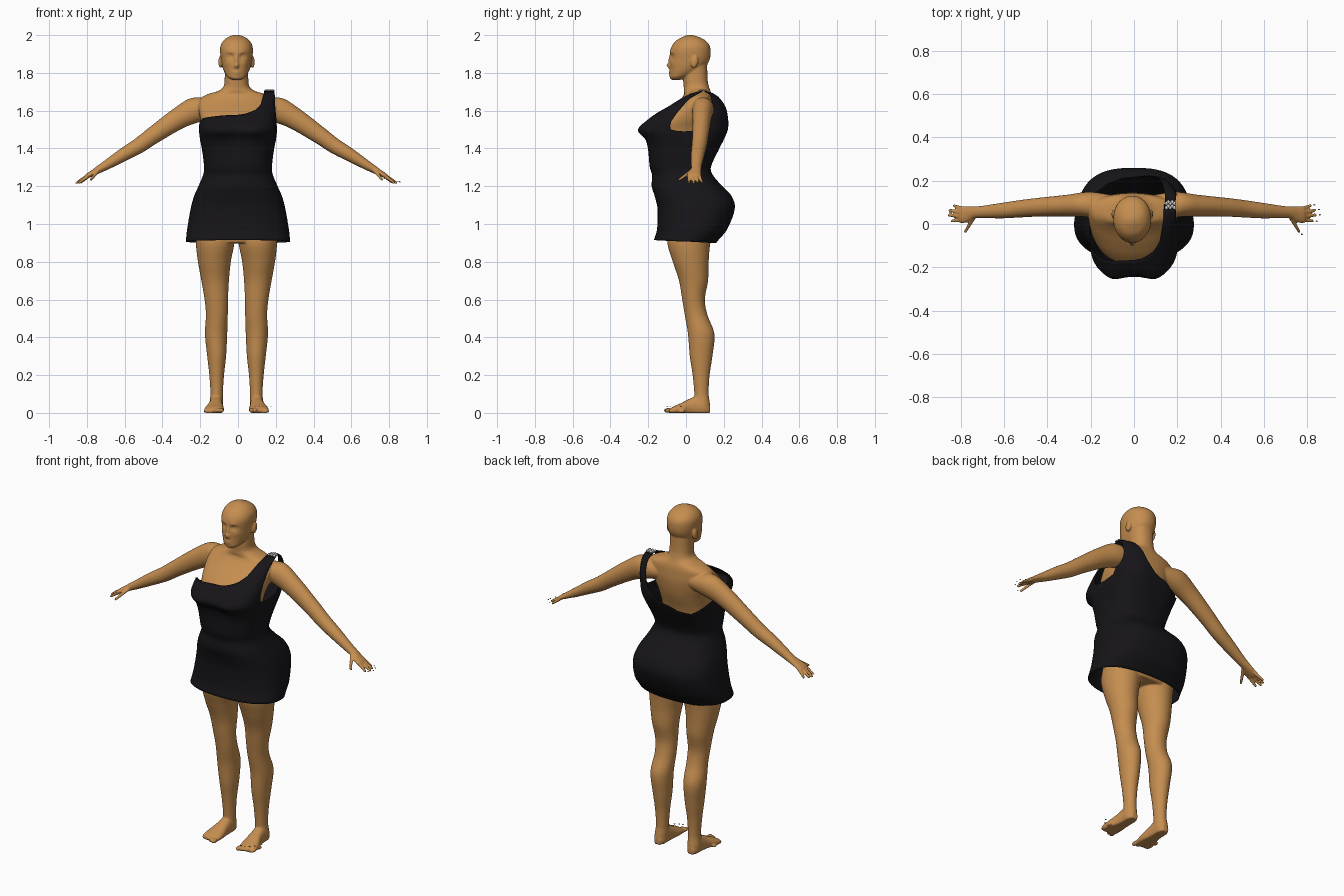
import bpy, bmesh
from math import sin, cos, pi, exp, degrees, radians
from mathutils import Vector, Matrix

OFF = -0.008  # body sits slightly off centre


def material(name, rgb):
    m = bpy.data.materials.new(name)
    m.diffuse_color = (*rgb, 1)
    return m


def lookup(table, k):
    """Smooth (Hermite) interpolation of a table keyed on its first column."""
    n = len(table)
    k = min(max(k, table[0][0]), table[-1][0])
    i = max(j for j in range(n - 1) if table[j][0] <= k)
    a, b = table[i], table[i + 1]
    p, q = table[max(i - 1, 0)], table[min(i + 2, n - 1)]
    h = b[0] - a[0]
    t = (k - a[0]) / h
    out = []
    for c in range(1, len(a)):
        ma = (b[c] - p[c]) / (b[0] - p[0]) * h
        mb = (q[c] - a[c]) / (q[0] - a[0]) * h
        out.append((2*t**3 - 3*t*t + 1)*a[c] + (t**3 - 2*t*t + t)*ma
                   + (3*t*t - 2*t**3)*b[c] + (t**3 - t*t)*mb)
    return out


def samples(table, n=5):
    for a, b in zip(table, table[1:]):
        for i in range(n):
            k = a[0] + (b[0] - a[0]) * i / n
            yield k, lookup(table, k)
    yield table[-1][0], table[-1][1:]


def power(v, p):
    return (1 if v >= 0 else -1) * abs(v) ** p


def section(a, hw, yf, yb, p):
    return (hw * power(cos(a), p), (yf + yb) / 2 + (yb - yf) / 2 * power(sin(a), p))


def loft(bm, rings, caps=True):
    rows = [[bm.verts.new(v) for v in r] for r in rings]
    n = len(rows[0])
    for r, s in zip(rows, rows[1:]):
        for i in range(n):
            bm.faces.new((r[i], r[(i + 1) % n], s[(i + 1) % n], s[i]))
    if caps:
        bm.faces.new(rows[0][::-1])
        bm.faces.new(rows[-1])
    return [v for r in rows for v in r]


def ball(bm, c, r, rot=None):
    m = Matrix.Translation(c) @ (rot or Matrix()) @ Matrix.Diagonal((*r, 1))
    bmesh.ops.create_uvsphere(bm, u_segments=16, v_segments=10, radius=1, matrix=m)


def finish(name, bm, mat=None):
    bmesh.ops.recalc_face_normals(bm, faces=bm.faces)
    for f in bm.faces:
        f.smooth = True
    me = bpy.data.meshes.new(name)
    bm.to_mesh(me)
    bm.free()
    if mat:
        me.materials.append(mat)
    ob = bpy.data.objects.new(name, me)
    bpy.context.collection.objects.link(ob)
    return ob


ANG = [2 * pi * i / 40 for i in range(40)]
skin = material("skin", (0.56, 0.27, 0.08))
cloth = material("black_cloth", (0.008, 0.007, 0.009))
body = bmesh.new()

# torso and neck: z, half width, front y, back y
TORSO = [(.9, .19, -.08, .13), (1.0, .225, -.11, .19), (1.08, .22, -.12, .2), (1.2, .17, -.12, .12),
         (1.28, .145, -.12, .09), (1.4, .15, -.14, .1), (1.5, .172, -.185, .13), (1.55, .19, -.155, .14),
         (1.6, .2, -.1, .145), (1.64, .2, -.05, .143), (1.67, .185, -.02, .14), (1.69, .145, -.01, .135),
         (1.703, .1, -.012, .13), (1.725, .07, -.012, .122), (1.76, .063, -.015, .115), (1.84, .062, -.015, .112)]
loft(body, [[(*section(a, *r, .88), z) for a in ANG] for z, r in samples(TORSO)])

# head, with facial bumps: x, z, width, height, depth
HEAD = [(1.762, .022, -.072, -.03), (1.775, .045, -.083, .0), (1.8, .062, -.085, .06), (1.83, .074, -.085, .1),
        (1.87, .082, -.084, .125), (1.92, .087, -.083, .13), (1.95, .082, -.07, .122), (1.975, .065, -.047, .098),
        (1.99, .044, -.018, .068), (1.998, .022, .002, .043), (2.001, .005, .018, .028)]
FACE = [(0, 1.838, .011, .013, -.02), (0, 1.868, .008, .022, -.011), (.033, 1.888, .016, .011, .013),
        (.03, 1.91, .02, .008, -.004), (0, 1.805, .018, .004, -.007), (0, 1.793, .015, .004, -.007),
        (.045, 1.85, .018, .018, -.004), (0, 1.772, .016, .01, -.004)]
HA = [2 * pi * i / 96 for i in range(96)]
for v in loft(body, [[(*section(a, *r, .95), z) for a in HA] for z, r in samples(HEAD, 8)]):
    if v.co.y < .0:
        x, z = abs(v.co.x), v.co.z
        v.co.y += sum(d * exp(-((x - bx) / w) ** 2 - ((z - bz) / h) ** 2) for bx, bz, w, h, d in FACE)

LEG = [(.005, .108, .085, .03, .036), (.04, .108, .085, .036, .042), (.1, .105, .082, .033, .038),
       (.2, .105, .08, .039, .045), (.3, .105, .08, .05, .06), (.42, .108, .08, .059, .07),
       (.52, .104, .053, .058, .06), (.6, .107, .04, .062, .06), (.7, .113, .04, .073, .077),
       (.8, .117, .025, .087, .095), (.9, .113, .015, .102, .114), (.98, .11, .03, .1, .12)]
FOOT = [(-.088, .12, .044, .02), (-.07, .12, .052, .032), (-.03, .116, .05, .05), (.02, .11, .039, .075),
        (.06, .108, .036, .09), (.1, .108, .034, .075), (.128, .108, .018, .04)]
ARM = [(.1, .08, 1.615, .055, .055), (.2, .09, 1.608, .058, .07), (.3, .085, 1.563, .05, .058),
       (.44, .077, 1.47, .043, .046), (.52, .07, 1.413, .04, .041), (.6, .062, 1.366, .036, .035),
       (.7, .055, 1.305, .028, .024), (.73, .053, 1.288, .028, .02), (.76, .045, 1.27, .036, .016),
       (.79, .042, 1.254, .038, .012), (.798, .042, 1.249, .032, .008)]
# fingers: start and tip
FINGERS = [((.78, .07, 1.257), (.822, .084, 1.222)), ((.785, .052, 1.257), (.842, .064, 1.222)),
           ((.785, .034, 1.257), (.846, .041, 1.218)), ((.78, .017, 1.257), (.832, .014, 1.22)),
           ((.735, .025, 1.278), (.77, -.034, 1.236))]
TOES = [(.08 + .021 * i, -.094 + .0045 * i * i, .013 - .001 * i) for i in range(5)]

for s in (1, -1):
    # leg
    loft(body, [[(s * (cx + rx * cos(a)), cy + ry * sin(a), z) for a in ANG]
                for z, (cx, cy, rx, ry) in samples(LEG)])
    # foot, flat underneath
    loft(body, [[(s * (cx + w * power(cos(a), .8)), y, max(0, h * (.4 + .6 * sin(a)))) for a in ANG]
                for y, (cx, w, h) in samples(FOOT)])
    for x, y, r in TOES:
        ball(body, (s * x, y, r), (r, r * 1.9, r))
    # arm and palm, rings tilted to the arm's slope
    tilt = Vector((.53, 0, .85))
    loft(body, [[(s * (x + rn * sin(a) * tilt.x), cy + ry * cos(a), cz + rn * sin(a) * tilt.z) for a in ANG]
                for x, (cy, cz, ry, rn) in samples(ARM)])
    for a, b in FINGERS:
        for i in range(10):
            p = Vector(a).lerp(Vector(b), i / 9)
            r = .0105 - .003 * i / 9
            ball(body, (s * p.x, p.y, p.z), (r, r, r))
    # ear and eye
    ball(body, (s * .085, .045, 1.858), (.011, .02, .033), Matrix.Rotation(radians(-12), 4, 'X'))
    ball(body, (s * .033, -.058, 1.888), (.014, .014, .01))

bmesh.ops.translate(body, verts=body.verts, vec=(OFF, 0, 0))
figure = finish("body", body, skin)

# fuse the body parts into one smooth skin
rm = figure.modifiers.new("fuse", 'REMESH')
rm.mode = 'VOXEL'
rm.voxel_size = .005
rm.use_smooth_shade = True
sm = figure.modifiers.new("soften", 'SMOOTH')
sm.factor = .5
sm.iterations = 4
dg = bpy.context.evaluated_depsgraph_get()
fused = bpy.data.meshes.new_from_object(figure.evaluated_get(dg))
figure.modifiers.clear()
figure.data = fused
fused.materials.clear()
fused.materials.append(skin)

# dress: z, half width, front y, back y, squareness
DRESS = [(.89, .276, -.175, .15, .85), (.915, .274, -.168, .17, .85), (.97, .268, -.152, .215, .8),
         (1.085, .248, -.15, .257, .75), (1.15, .23, -.165, .238, .75), (1.2, .208, -.18, .19, .8),
         (1.26, .183, -.178, .14, .85), (1.3, .178, -.19, .13, .8), (1.4, .19, -.2, .175, .7),
         (1.45, .2, -.213, .2, .65), (1.5, .205, -.242, .22, .6), (1.56, .205, -.19, .225, .6),
         (1.62, .2, -.1, .215, .55), (1.67, .2, -.02, .18, .55), (1.69, .2, .025, .15, .55),
         (1.706, .2, .09, .095, .6)]
# upper edge height by angle: armhole, strap, back, side, front neckline, strap
EDGE = [(0, 1.49), (10, 1.5), (15, 1.56), (18, 1.66), (22, 1.706), (55, 1.706), (62, 1.66), (75, 1.56),
        (90, 1.49), (105, 1.46), (130, 1.445), (180, 1.5), (195, 1.54), (215, 1.56), (270, 1.577),
        (285, 1.605), (293, 1.63), (302, 1.706), (338, 1.706), (342, 1.64), (347, 1.55), (352, 1.5), (360, 1.49)]


def edge(d):
    for (a, za), (b, zb) in zip(EDGE, EDGE[1:]):
        if a <= d <= b:
            return za + (zb - za) * (d - a) / (b - a)


def dress_point(a, t):
    hem = .907 - .008 * sin(a)
    z = hem + (edge(degrees(a)) - hem) * t
    x, y = section(a, *lookup(DRESS, z))
    if y < 0:
        y -= .016 * exp(-((abs(x) - .1) / .05) ** 2 - ((z - 1.495) / .045) ** 2)
    return (x, y, z)


bm = bmesh.new()
loft(bm, [[dress_point(2 * pi * i / 144, j / 60) for i in range(144)] for j in range(61)], caps=False)
dress = finish("one_shoulder_dress", bm, cloth)
sol = dress.modifiers.new("cloth_thickness", 'SOLIDIFY')
sol.thickness = .003
sol.offset = 0

# zigzag brooch on the strap
bm = bmesh.new()
for row in range(2):
    for i in range(5):
        ball(bm, (.15 + .009 * i, .075 + .02 * row + .007 * (i % 2), 1.708), (.007, .009, .005))
finish("shoulder_brooch", bm)

# loose nails off the finger and toe tips of one side
bm = bmesh.new()
for a, b in FINGERS:
    p = Vector(b) + (Vector(b) - Vector(a)).normalized() * .018
    ball(bm, (p.x - .003, p.y, p.z + .014), (.005, .003, .0015))
for x, y, r in TOES:
    ball(bm, (x + .01, y - .006, .034), (.005, .005, .0015))
finish("nails", bm, skin)
